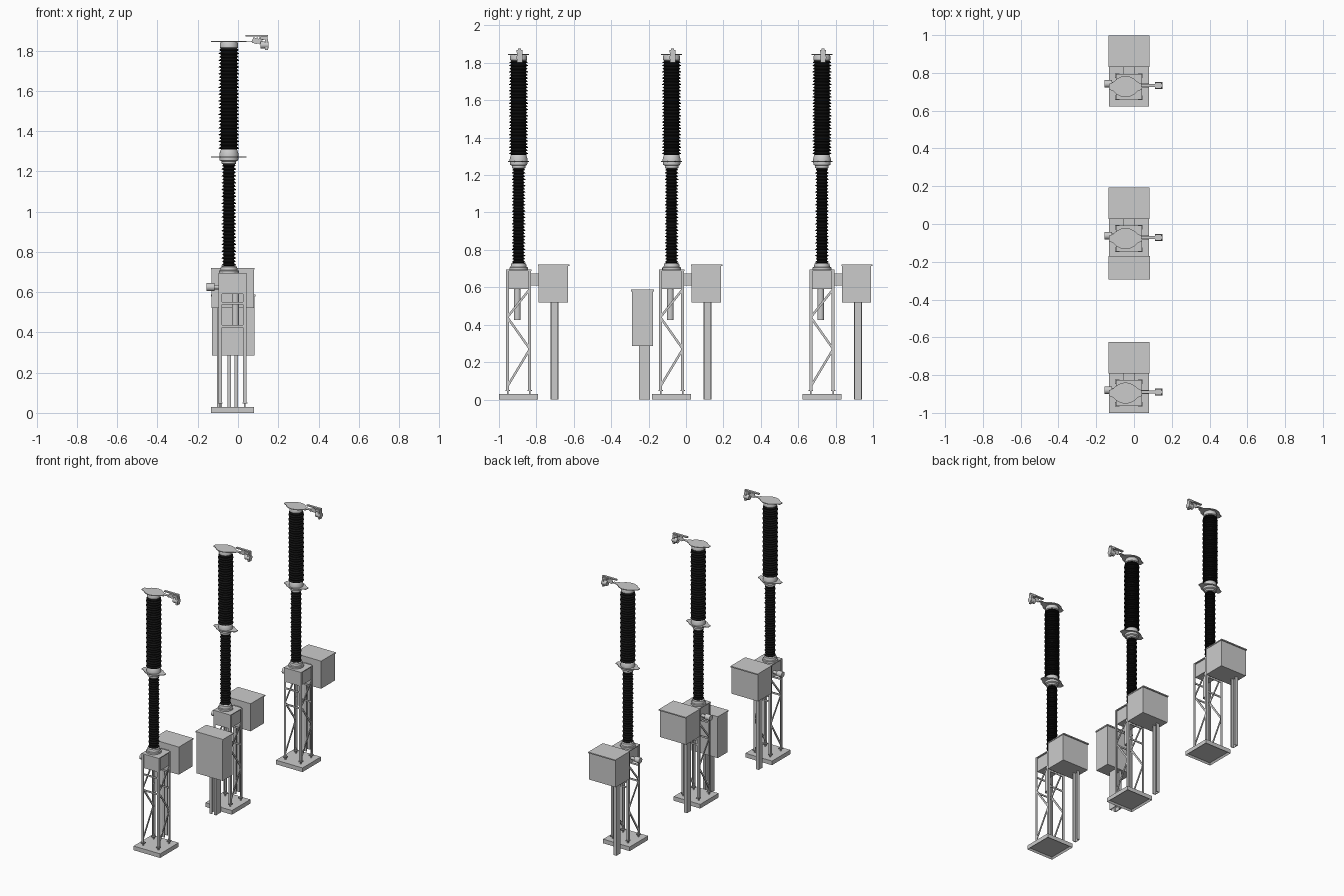
import bpy, bmesh, math
from mathutils import Vector

if "Cube" in bpy.data.objects:
    bpy.data.objects.remove(bpy.data.objects["Cube"])

black = bpy.data.materials.new("black_insulator")
black.diffuse_color = (0.006, 0.006, 0.006, 1)
black.use_nodes = True
black.node_tree.nodes["Principled BSDF"].inputs["Base Color"].default_value = black.diffuse_color
PX, FX = -0.045, -0.027          # column axis and frame axis in x
YS = [-0.895, -0.077, 0.727]     # the three pole positions


def finish(name, bm, mat=None, smooth=False):
    bmesh.ops.recalc_face_normals(bm, faces=bm.faces)
    me = bpy.data.meshes.new(name)
    bm.to_mesh(me)
    bm.free()
    ob = bpy.data.objects.new(name, me)
    bpy.context.collection.objects.link(ob)
    if mat:
        me.materials.append(mat)
    if smooth:
        bpy.ops.object.select_all(action='DESELECT')
        ob.select_set(True)
        bpy.context.view_layer.objects.active = ob
        bpy.ops.object.shade_smooth_by_angle(angle=math.radians(35))
    return ob


def add_box(bm, x0, x1, y0, y1, z0, z1):
    vs = bmesh.ops.create_cube(bm, size=1)['verts']
    for v in vs:
        v.co = Vector(((x0 + x1) / 2 + v.co.x * (x1 - x0),
                       (y0 + y1) / 2 + v.co.y * (y1 - y0),
                       (z0 + z1) / 2 + v.co.z * (z1 - z0)))


def boxes(name, *dims):
    bm = bmesh.new()
    for d in dims:
        add_box(bm, *d)
    return finish(name, bm)


def add_bar(bm, a, b, w, t):
    """Flat bar from a to b: t thick along x, w wide across."""
    a, b = Vector(a), Vector(b)
    d = (b - a).normalized()
    n = Vector((1, 0, 0)) if abs(d.x) < 0.7 else Vector((0, 1, 0))
    n = (n - d * n.dot(d)).normalized()
    s = d.cross(n)
    for v in bmesh.ops.create_cube(bm, size=1)['verts']:
        v.co = (a + b) / 2 + d * v.co.z * (b - a).length + n * v.co.x * t + s * v.co.y * w


def lathe(name, prof, x, y, mat=None, n=24, axis='Z', z=0, smooth=True):
    """Revolve (radius, height) points; axis X lays the part along x."""
    bm = bmesh.new()
    rings = []
    for r, h in prof:
        ring = []
        for i in range(n):
            a = 2 * math.pi * i / n
            c, s = r * math.cos(a), r * math.sin(a)
            p = (x + c, y + s, z + h) if axis == 'Z' else (x + h, y + c, z + s)
            ring.append(bm.verts.new(p))
        rings.append(ring)
    for lo, hi in zip(rings, rings[1:]):
        for i in range(n):
            j = (i + 1) % n
            bm.faces.new((lo[i], lo[j], hi[j], hi[i]))
    bm.faces.new(rings[0])
    bm.faces.new(rings[-1])
    return finish(name, bm, mat, smooth)


def insulator(name, z0, z1, core, shed, count):
    step = (z1 - z0) / count
    prof = [(core, z0)]
    for i in range(count):
        z = z0 + i * step
        r = shed if i % 2 == 0 else shed - 0.003
        prof += [(core, z + step * .15), (r, z + step * .3), (r, z + step * .45), (core, z + step * .9)]
    return lathe(name, prof + [(core, z1)], PX, 0, black)


def leaf_plate(name, z):
    half = [(-.088, .014), (-.065, .024), (-.045, .042), (-.022, .053), (0, .056)]
    top = half + [(-x, w) for x, w in reversed(half[:-1])]
    bm = bmesh.new()
    f = bm.faces.new([bm.verts.new((PX + x, w, z)) for x, w in top]
                     + [bm.verts.new((PX + x, -w, z)) for x, w in reversed(top)])
    r = bmesh.ops.extrude_face_region(bm, geom=[f])
    for v in r['geom']:
        if isinstance(v, bmesh.types.BMVert):
            v.co.z += 0.005
    return finish(name, bm)


def build_pole():
    parts = []
    # base slab, hollow underneath
    bm = bmesh.new()
    add_box(bm, FX - .106, FX + .106, -.105, .105, 0, .03)
    bm.faces.ensure_lookup_table()
    low = min(bm.faces, key=lambda f: f.calc_center_median().z)
    bmesh.ops.inset_region(bm, faces=[low], thickness=.014)
    for v in low.verts:
        v.co.z += .012
    parts.append(finish("base_slab", bm))
    # angle-iron legs with foot plates and anchor bolts
    bm = bmesh.new()
    for sx in (-1, 1):
        for sy in (-1, 1):
            x, y = FX + sx * .069, sy * .067
            xi, yi = x - sx * .016, y - sy * .016
            xt, yt = x - sx * .004, y - sy * .004
            add_box(bm, min(x, xi), max(x, xi), min(y, yt), max(y, yt), .05, .69)
            add_box(bm, min(x, xt), max(x, xt), min(y, yi), max(y, yi), .05, .69)
            cx, cy = x - sx * .008, y - sy * .008
            add_box(bm, cx - .012, cx + .012, cy - .012, cy + .012, .046, .052)
            add_box(bm, cx - .004, cx + .004, cy - .004, cy + .004, .03, .065)
    parts.append(finish("frame_legs", bm))
    # zigzag and cross braces
    bm = bmesh.new()
    zig = [(.06, .59), (-.06, .44), (.06, .27), (-.06, .07)]
    for sx in (-1, 1):
        for (ya, za), (yb, zb) in zip(zig, zig[1:]):
            add_bar(bm, (FX + sx * .064, ya, za), (FX + sx * .064, yb, zb), .012, .005)
    for sy in (-1, 1):
        for z in (.545, .43):
            add_bar(bm, (FX - .066, sy * .062, z), (FX + .066, sy * .062, z), .012, .005)
    parts.append(finish("frame_braces", bm))
    # mechanism housing, top plate, duct to the cabinet
    parts.append(boxes("mechanism_housing",
                       (FX - .058, FX + .058, -.062, .062, .59, .688),
                       (FX - .069, FX + .069, -.068, .068, .688, .694)))
    parts.append(boxes("drive_duct", (FX - .03, FX + .03, .06, .11, .61, .675)))
    parts.append(lathe("spring_tube", [(.018, .425), (.018, .59)], FX + .014, -.007, n=20))
    parts.append(lathe("side_gauge", [(.012, 0), (.012, .05), (.02, .05), (.02, .075)][::-1] and
                       [(.02, 0), (.02, .04), (.011, .04), (.011, .085)],
                       -.157, .015, n=16, axis='X', z=.625))
    # drive cabinet with lid and channel post
    parts.append(boxes("drive_cabinet", (-.132, .079, .107, .263, .52, .715)))
    parts.append(boxes("drive_cabinet_lid", (-.135, .082, .104, .271, .713, .721)))
    parts.append(boxes("cabinet_post",
                       (-.104, -.100, .17, .214, 0, .52),
                       (-.104, -.080, .17, .176, 0, .52),
                       (-.104, -.080, .208, .214, 0, .52)))
    # column: flanges and insulators
    parts.append(lathe("column_foot", [(.05, .694), (.05, .706), (.043, .709), (.04, .726), (.03, .73)], PX, 0))
    parts.append(insulator("lower_insulator", .728, 1.238, .026, .036, 30))
    parts.append(lathe("middle_flange", [(.03, 1.235), (.036, 1.238), (.036, 1.25), (.046, 1.255),
                                         (.048, 1.285), (.042, 1.305), (.038, 1.312)], PX, 0))
    parts.append(leaf_plate("middle_terminal_plate", 1.27))
    parts.append(insulator("upper_insulator", 1.308, 1.812, .040, .051, 30))
    parts.append(lathe("top_flange", [(.038, 1.808), (.045, 1.815), (.045, 1.835), (.04, 1.845)], PX, 0))
    parts.append(leaf_plate("top_terminal_plate", 1.843))
    # terminal connector: strap, arm and clamp
    bm = bmesh.new()
    path = [(.03, 1.847), (.065, 1.847), (.076, 1.838), (.088, 1.862), (.100, 1.837), (.115, 1.855), (.12, 1.872)]
    for (xa, za), (xb, zb) in zip(path, path[1:]):
        add_bar(bm, (xa, .006, za), (xb, .006, zb), .003, .022)
    add_box(bm, .037, .150, -.002, .014, 1.869, 1.877)
    add_box(bm, .112, .146, -.010, .022, 1.855, 1.870)
    add_box(bm, .134, .148, -.008, .020, 1.803, 1.858)
    parts.append(finish("terminal_connector", bm))
    parts.append(lathe("conductor_clamp", [(.018, 0), (.018, .04)], .112, .006, n=16, axis='X', z=1.828))
    return parts


# three identical poles sharing meshes
first = build_pole()
for k, y in enumerate(YS):
    for ob in first:
        o = ob if k == 0 else ob.copy()
        if k:
            bpy.context.collection.objects.link(o)
        o.location.y = y

# central control cabinet in front of the middle pole
boxes("control_cabinet", (-.130, .081, -.290, -.176, .285, .58))
boxes("control_cabinet_roof", (-.135, .086, -.294, -.170, .578, .587))
boxes("control_cabinet_post",
      (-.052, -.046, -.250, -.192, 0, .285), (-.006, 0, -.250, -.192, 0, .285),
      (-.052, -.034, -.250, -.244, 0, .285), (-.018, 0, -.250, -.244, 0, .285),
      (-.052, -.034, -.198, -.192, 0, .285), (-.018, 0, -.198, -.192, 0, .285))
